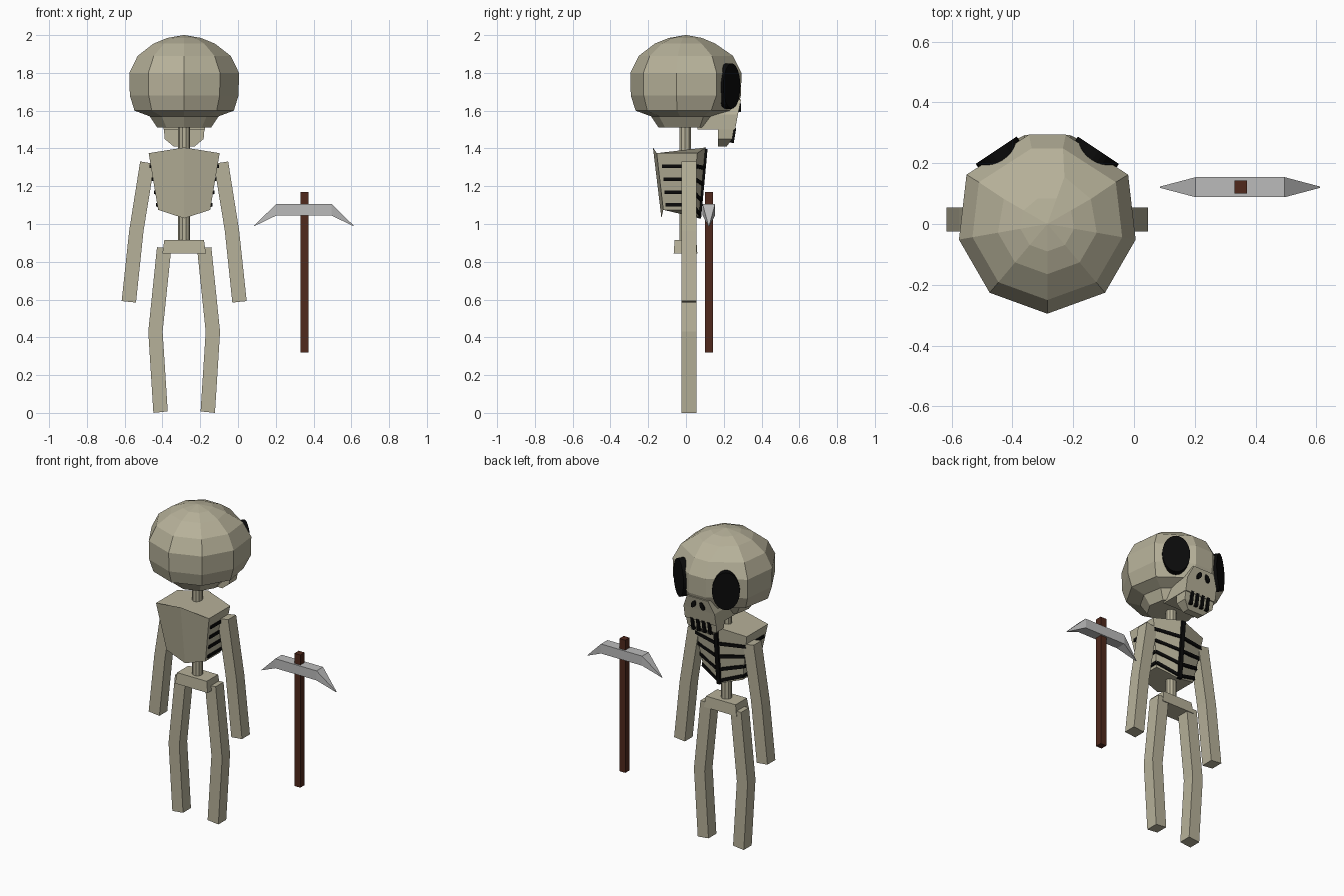
import bpy, bmesh
from math import sin, cos, pi, radians
from mathutils import Vector as V

if "Cube" in bpy.data.objects:
    bpy.data.objects.remove(bpy.data.objects["Cube"])

CX = -0.285  # centre line of the figure


def mat(name, col):
    m = bpy.data.materials.new(name)
    m.diffuse_color = (*col, 1)
    m.use_nodes = True
    m.node_tree.nodes["Principled BSDF"].inputs["Base Color"].default_value = m.diffuse_color
    return m


BONE = mat("bone", (0.47, 0.44, 0.32))
BLACK = mat("black", (0.003, 0.003, 0.003))
WOOD = mat("wood", (0.08, 0.022, 0.012))
METAL = mat("metal", (0.5, 0.5, 0.5))


def loft(name, rings, m):
    """Skin a list of equal-length point rings and cap both ends."""
    bm = bmesh.new()
    rs = [[bm.verts.new(p) for p in r] for r in rings]
    n = len(rs[0])
    for a, b in zip(rs, rs[1:]):
        for i in range(n):
            j = (i + 1) % n
            bm.faces.new((a[i], a[j], b[j], b[i]))
    bm.faces.new(rs[0])
    bm.faces.new(rs[-1])
    bmesh.ops.remove_doubles(bm, verts=bm.verts, dist=1e-5)
    bmesh.ops.recalc_face_normals(bm, faces=bm.faces)
    me = bpy.data.meshes.new(name)
    bm.to_mesh(me)
    bm.free()
    me.materials.append(m)
    ob = bpy.data.objects.new(name, me)
    bpy.context.collection.objects.link(ob)
    return ob


def rect(x0, x1, y0, y1, z):
    return [(x0, y0, z), (x1, y0, z), (x1, y1, z), (x0, y1, z)]


def bar(name, a, b, w, h, m, up=V((0, 0, 1))):
    """Box from a to b, w across and h along the up direction."""
    a, b = V(a), V(b)
    s = (b - a).cross(up).normalized() * w / 2
    u = s.cross(b - a).normalized() * h / 2
    return loft(name, [[p + s + u, p - s + u, p - s - u, p + s - u] for p in (a, b)], m)


def tube(name, z0, z1, r, n=10):
    return loft(name, [[(CX + r * cos(2 * pi * i / n), -0.004 + r * sin(2 * pi * i / n), z)
                        for i in range(n)] for z in (z0, z1)], BONE)


# Cranium: nine-sided dome with a flattened brow
def skull_ring(z, r):
    pts = []
    for i in range(9):
        a = radians(-90 + 40 * i)
        x, y = r * cos(a), r * sin(a)
        if z < 1.9 and i in (4, 5):
            x, y = x * 0.6, y * 1.06
        if 1.6 < z < 1.9 and i in (3, 6):
            x, y = x * 1.04, y * 1.1
        pts.append((CX + x, y, z))
    return pts


loft("cranium", [skull_ring(z, r) for z, r in (
    (2.0, 0.004), (1.985, 0.09), (1.955, 0.165), (1.89, 0.25), (1.80, 0.295),
    (1.68, 0.292), (1.60, 0.267), (1.57, 0.185), (1.51, 0.145))], BONE)

# Upper jaw and chin
loft("upper_jaw", [rect(CX - w, CX + w, 0.06, y, z) for w, y, z in (
    (0.075, 0.292, 1.66), (0.11, 0.275, 1.58), (0.11, 0.26, 1.50))], BONE)
loft("chin", [rect(CX - w, CX + w, 0.17, y, z) for w, y, z in (
    (0.108, 0.255, 1.51), (0.103, 0.245, 1.45), (0.055, 0.215, 1.41))], BONE)

# Tooth gaps
for x in (-0.06, -0.02, 0.02, 0.06):
    bar("tooth_gap", (CX + x, 0.256, 1.51), (CX + x, 0.243, 1.43), 0.018, 0.02,
        BLACK, V((0, 1, 0)))

for s in (-1, 1):
    # Eye sockets: oval plates on the angled front facets
    nrm, side = V((s * 0.555, 0.832, 0)), V((0.832, -s * 0.555, 0))
    c = V((CX + s * 0.163, 0.235, 1.73))
    loft("eye_socket", [[c + nrm * d + side * 0.081 * cos(2 * pi * i / 28)
                         + V((0, 0, 0.12 * sin(2 * pi * i / 28))) for i in range(28)]
                        for d in (-0.03, 0.009)], BLACK)
    # Nostrils
    c = V((CX + s * 0.03, 0.285, 1.615))
    loft("nostril", [[c + V((0.015 * cos(pi * i / 5) - s * 0.008 * sin(pi * i / 5), d,
                             0.024 * sin(pi * i / 5))) for i in range(10)]
                     for d in (-0.03, 0.007)], BLACK)
    # Arms and legs: bent square bars, (outer x offset, z)
    for name, path in (
            ("arm", ((0.195, 1.325), (0.253, 0.965), (0.293, 0.588))),
            ("leg", ((0.106, 0.875), (0.152, 0.43), (0.125, 0.004)))):
        rings = []
        for i, (x, z) in enumerate(path):
            t = (-0.006, 0, -0.004)[i] if name == "arm" else (-0.002, 0, 0.004)[i]
            rings.append([(CX + s * (x + dx), y, z + (t if dx < 0 else -t))
                          for dx, y in ((-0.038, -0.025), (0.038, -0.025),
                                        (0.038, 0.055), (-0.038, 0.055))])
        loft(name, rings, BONE)

# Spine and pelvis
tube("neck", 1.38, 1.53, 0.032)
tube("lower_spine", 0.90, 1.06, 0.032)
loft("pelvis", [rect(CX - 0.115, CX + 0.115, -0.065, 0.06, 0.845),
                rect(CX - 0.105, CX + 0.105, -0.06, 0.055, 0.915)], BONE)

# Chest: tapered six-sided block ridged front and back
top = [(0, -0.175, 1.405), (0.188, -0.155, 1.375), (0.188, 0.06, 1.375), (0, 0.105, 1.405)]
low = [(0, -0.13, 1.03), (0.138, -0.12, 1.075), (0.138, 0.03, 1.075), (0, 0.07, 1.03)]


def full(h):
    return [(CX + x, y, z) for x, y, z in h] + [(CX - x, y, z) for x, y, z in h[2:0:-1]]


loft("chest", [full(top), full(low)], BONE)


def on_chest(k, t, s):
    p = V(top[k]).lerp(V(low[k]), t)
    return V((CX + s * p.x, p.y, p.z))


# Rib gaps wrap from the breastbone line round the sides
for t in (0.23, 0.46, 0.69, 0.91):
    for s in (-1, 1):
        front, corner = on_chest(3, min(t + 0.06, 0.95), s), on_chest(2, t, s)
        back = corner.lerp(on_chest(1, t, s), 0.9)
        bar("rib_gap_front", front, corner, 0.014, 0.02, BLACK)
        bar("rib_gap_side", corner, back, 0.014, 0.02, BLACK)
bar("breastbone_line", on_chest(3, 0.02, 1), on_chest(3, 1, 1), 0.026, 0.02, BLACK, V((0, 1, 0)))

# Pickaxe: square handle and a bar head with drooping points
loft("pickaxe_handle", [rect(0.33, 0.372, 0.1, 0.143, z) for z in (0.32, 1.17)], WOOD)


def head_ring(x, d, z0, z1):
    return [(x, 0.121 - d, z0), (x, 0.121 + d, z0), (x, 0.121 + d, z1), (x, 0.121 - d, z1)]


loft("pickaxe_head", [head_ring(0.085, 0.002, 0.988, 0.992), head_ring(0.203, 0.033, 1.045, 1.106),
                      head_ring(0.495, 0.033, 1.045, 1.106), head_ring(0.612, 0.002, 0.988, 0.992)],
     METAL)
